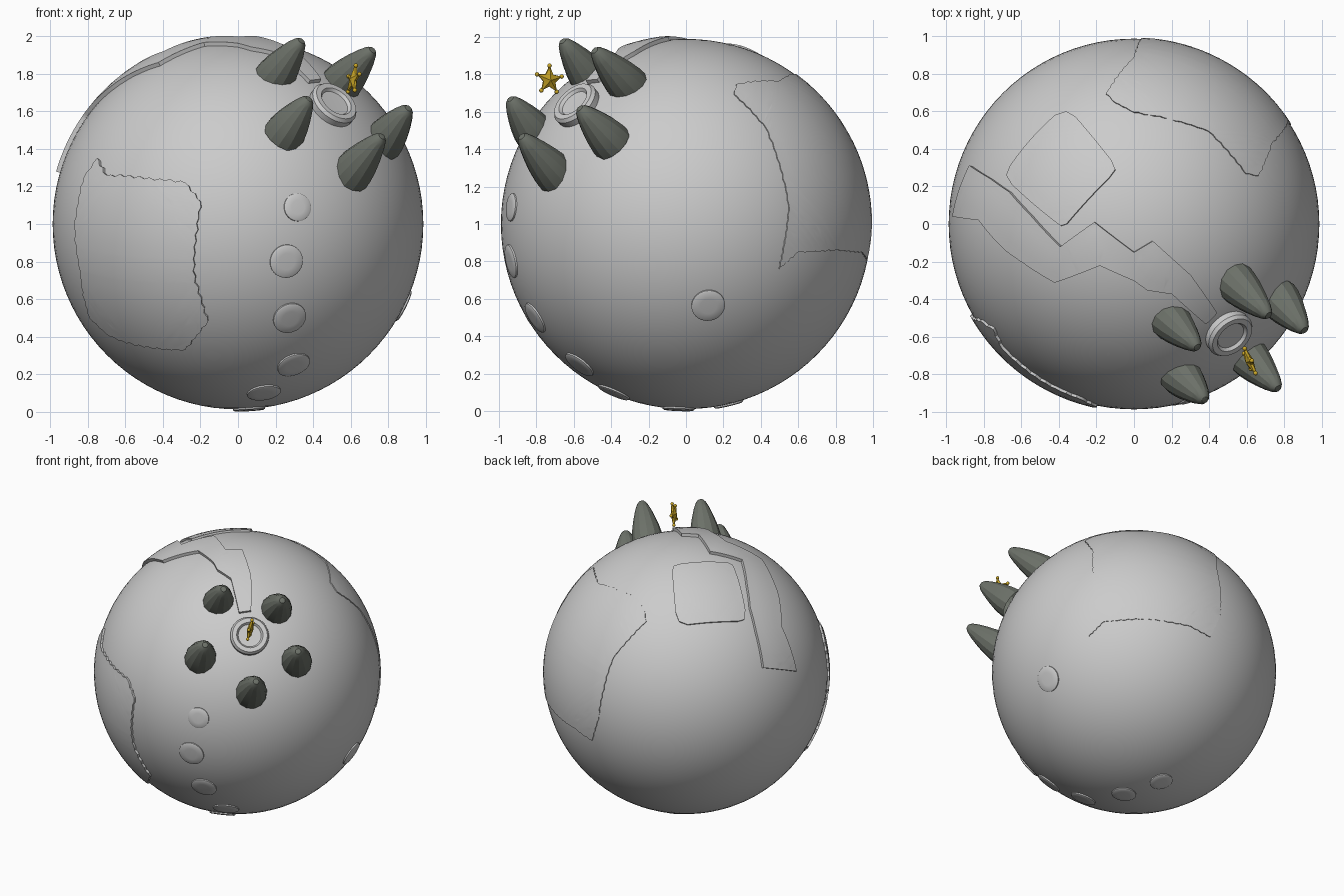
import bpy, bmesh, math, random
from mathutils import Vector, Matrix

if "Cube" in bpy.data.objects:
    bpy.data.objects.remove(bpy.data.objects["Cube"])

random.seed(4)
R = 0.988
C = Vector((0, 0, 1))


def material(name, rgb):
    m = bpy.data.materials.new(name)
    m.diffuse_color = (*rgb, 1)
    m.use_nodes = True
    m.node_tree.nodes["Principled BSDF"].inputs["Base Color"].default_value = m.diffuse_color
    return m


GREY = material("light grey", (0.60, 0.60, 0.60))
HORN = material("dark moss grey", (0.15, 0.165, 0.14))
GOLD = material("gold", (0.62, 0.40, 0.02))


def finish(bm, name, mat, angle=35):
    me = bpy.data.meshes.new(name)
    bm.to_mesh(me)
    bm.free()
    ob = bpy.data.objects.new(name, me)
    bpy.context.collection.objects.link(ob)
    me.materials.append(mat)
    bpy.ops.object.select_all(action='DESELECT')
    ob.select_set(True)
    bpy.context.view_layer.objects.active = ob
    bpy.ops.object.shade_smooth_by_angle(angle=math.radians(angle))
    return ob


def lathe(name, profile, origin, axis, mat, n=32, angle=35):
    """Revolve (radius, height) points around an axis."""
    bm = bmesh.new()
    rot = Vector(axis).to_track_quat('Z', 'Y')
    rings = []
    for r, h in profile:
        k = 1 if r == 0 else n
        rings.append([bm.verts.new(origin + rot @ Vector((r * math.cos(2 * math.pi * i / n),
                      r * math.sin(2 * math.pi * i / n), h))) for i in range(k)])
    for a, b in zip(rings, rings[1:]):
        for i in range(n):
            j = (i + 1) % n
            if len(b) == 1:
                bm.faces.new((a[i], a[j], b[0]))
            else:
                bm.faces.new((a[i], a[j], b[j], b[i]))
    return finish(bm, name, mat, angle)


def patch(name, dirs, height, wobble=0.0, step=0.035):
    """Raised plate following the ball, outlined by directions from its centre."""
    dirs = [Vector(d).normalized() for d in dirs]
    axis = sum(dirs, Vector()).normalized()
    frame = axis.to_track_quat('Z', 'Y')
    flat = []
    for d in dirs:
        q = frame.inverted() @ d
        flat.append(Vector((q.x / q.z, q.y / q.z, 0)))
    outline = []
    for a, b in zip(flat, flat[1:] + flat[:1]):
        n = max(1, round((b - a).length / step))
        side = Vector((a.y - b.y, b.x - a.x, 0)).normalized()
        for i in range(n):
            off = wobble * ((1 if i % 2 else -1) + random.uniform(-.5, .5)) if 0 < i else 0
            outline.append(a.lerp(b, i / n) + side * off)
    bm = bmesh.new()
    bm.faces.new([bm.verts.new(p) for p in outline])
    bmesh.ops.triangulate(bm, faces=bm.faces[:])
    for v in bm.verts:
        v.co = (frame @ Vector((v.co.x, v.co.y, 1))).normalized()
    for _ in range(7):
        longs = [e for e in bm.edges if e.calc_length() > 0.09]
        if not longs:
            break
        bmesh.ops.subdivide_edges(bm, edges=longs, cuts=1)
        bmesh.ops.triangulate(bm, faces=bm.faces[:])
        for v in bm.verts:
            v.co.normalize()
    for v in bm.verts:
        v.co *= R + height
    rim = [e for e in bm.edges if e.is_boundary]
    new = bmesh.ops.extrude_edge_only(bm, edges=rim)['geom']
    for v in new:
        if isinstance(v, bmesh.types.BMVert):
            v.co *= (R - 0.02) / (R + height)
    bmesh.ops.recalc_face_normals(bm, faces=bm.faces[:])
    bm.faces.ensure_lookup_table()
    top = max(bm.faces, key=lambda f: f.calc_center_median().length)
    if top.normal.dot(top.calc_center_median()) < 0:
        bmesh.ops.reverse_faces(bm, faces=bm.faces[:])
    bmesh.ops.translate(bm, verts=bm.verts[:], vec=C)
    return finish(bm, name, GREY)


def rest(a, b):
    return math.sqrt(max(0, 1 - a * a - b * b))


# Main ball
bm = bmesh.new()
bmesh.ops.create_uvsphere(bm, u_segments=96, v_segments=48, radius=R)
bmesh.ops.translate(bm, verts=bm.verts[:], vec=C)
finish(bm, "ball", GREY)

# Ragged plate on the front
front = [(-.75, .35), (-.70, .26), (-.28, .22), (-.20, .12), (-.24, -.25), (-.16, -.52), (-.28, -.67),
         (-.68, -.60), (-.79, -.5), (-.84, -.25), (-.87, -.02), (-.82, .25)]
patch("front_plate", [(x, -rest(x, z), z) for x, z in front], 0.014, 0.007)

# Ragged plate on the upper back right
patch("back_plate", [(.83, .5, -.24), (.78, .6, -.15), (.58, .8, -.14), (.3, .94, -.15), (.12, .97, -.19),
      (.05, 1, 0), (0, .9, .44), (-.03, .87, .5), (-.15, .7, .7), (-.1, .65, .75), (0, .6, .8), (.4, .5, .77),
      (.6, .27, .75), (.67, .26, .7), (.72, .42, .5), (.82, .55, .1)], 0.006, 0.004)

# Stepped raised band running from the ring over the upper left
band = [(.44, -.47), (.30, -.27), (.10, -.09), (0, -.15), (-.21, .01), (-.39, -.12), (-.55, .05), (-.66, .17),
        (-.76, .24), (-.87, .31), (-.96, .04), (-.82, .02), (-.68, -.14), (-.58, -.21), (-.42, -.31), (-.36, -.29),
        (-.18, -.22), (0, -.30), (.07, -.35), (.20, -.37), (.38, -.53)]
patch("stepped_band", [(x, y, rest(x, y)) for x, y in band], 0.022)

# Rounded square hatch near the top
hatch = [(-.42, .58), (-.36, .60), (-.31, .57), (-.12, .34), (-.10, .29), (-.13, .25), (-.36, 0), (-.39, -.01),
         (-.43, .02), (-.65, .21), (-.68, .26), (-.66, .31)]
patch("square_hatch", [(x, y, rest(x, y)) for x, y in hatch], 0.014)

# Trail of shallow round studs, plus one on the right side
studs = [(.32, -.94, .09, .075), (.26, -.94, -.20, .09), (.28, -.82, -.51, .09), (.30, -.576, -.76, .09),
         (.14, -.39, -.91, .09), (.06, -.04, -1, .085), (-.057, .23, -.97, .08), (.89, .12, -.44, .09)]
for i, (x, y, z, r) in enumerate(studs):
    lathe(f"stud_{i + 1}", [(r, R - .03), (r, R + .004), (r - .008, R + .009), (r * .5, R + .011), (0, R + .012)],
          C, (x, y, z), GREY)

# Raised ring socket
lathe("ring_socket", [(.13, .95), (.135, 1.015), (.122, 1.034), (.092, 1.034), (.080, 1.018), (0, 1.016)],
      C, (.507, -.585, .634), GREY, 40)

# Five blunt horns around the ring (base point, tip point)
horns = [((.20, -.52, 1.79), (.34, -.66, 1.98)), ((.56, -.33, 1.76), (.72, -.49, 1.93)),
         ((.26, -.82, 1.50), (.38, -.94, 1.67)), ((.79, -.42, 1.46), (.91, -.57, 1.62)),
         ((.62, -.72, 1.29), (.77, -.88, 1.47))]
for i, (a, b) in enumerate(horns):
    a, b = Vector(a), Vector(b)
    L = (b - a).length
    lathe(f"horn_{i + 1}", [(.110, -.05), (.108, 0), (.096, L * .25), (.078, L * .5), (.056, L * .75),
          (.036, L * .92), (.020, L * .985), (0, L)], a, b - a, HORN, 13, 24)

# Small five-pointed badge with ball tips, floating over the ring
bm = bmesh.new()
side = Vector((.40, -.91, .08)).normalized()
up = Vector((.17, .02, .98)).normalized()
nrm = side.cross(up).normalized()
mid = Vector((.615, -.73, 1.77))


def at(r, ang, d=0):
    return mid + side * (r * math.sin(ang)) + up * (r * math.cos(ang)) + nrm * d


edge = [[bm.verts.new(at(.036 if k % 2 else .074, k * math.pi / 5, s * .006)) for k in range(10)] for s in (-1, 1)]
for s, ring in zip((-1, 1), edge):
    peak = bm.verts.new(at(0, 0, s * .022))
    for k in range(10):
        bm.faces.new((ring[k], ring[(k + 1) % 10], peak))
for k in range(10):
    j = (k + 1) % 10
    bm.faces.new((edge[0][k], edge[0][j], edge[1][j], edge[1][k]))
for k in range(5):
    bmesh.ops.create_icosphere(bm, subdivisions=2, radius=.012,
                               matrix=Matrix.Translation(at(.076, k * 2 * math.pi / 5)))
bmesh.ops.recalc_face_normals(bm, faces=bm.faces[:])
finish(bm, "star_badge", GOLD, 25)
